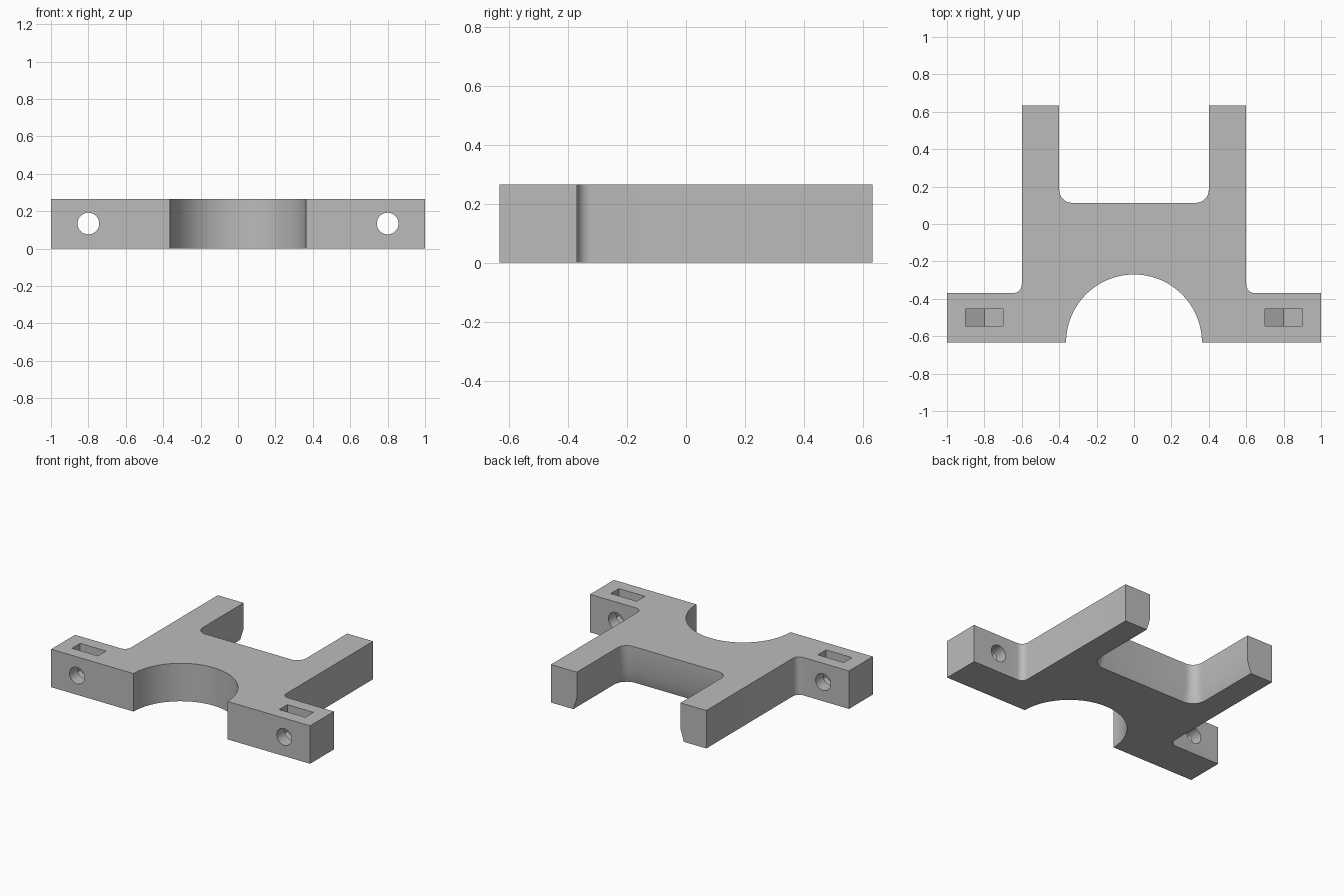
import bpy, bmesh
from math import pi, cos, sin
from mathutils import Matrix

cube = bpy.data.objects.get("Cube")
if cube:
    bpy.data.objects.remove(cube, do_unlink=True)

grey = bpy.data.materials.new("plain_grey")
grey.use_nodes = True
grey.diffuse_color = (0.5, 0.5, 0.5, 1)
grey.node_tree.nodes["Principled BSDF"].inputs["Base Color"].default_value = (0.5, 0.5, 0.5, 1)

HEIGHT, BACK = 0.265, 0.633
FLARE, FLARE_TOP = 0.027, 0.085   # undercut at the foot of the rear pocket
BOLT_X, BOLT_Y, BOLT_Z = 0.8, -0.5, 0.134


def arc(cx, cy, r, a0, a1, n):
    return [(cx + r * cos(a0 + (a1 - a0) * i / n), cy + r * sin(a0 + (a1 - a0) * i / n))
            for i in range(n + 1)]


def outline(d):
    """Plan outline, with the rear pocket widened by d."""
    r, f = 0.07 + d, 0.047
    half = arc(0, -BACK, 0.363, pi / 2, 0, 24)[1:]             # front arch
    half += [(1, -BACK), (1, -0.37)]                           # foot
    half += arc(0.6 + f, -0.37 + f, f, -pi / 2, -pi, 8)        # outer fillet
    half += [(0.6, BACK), (0.4 + d, BACK)]                     # arm end
    half += arc(0.4 + d - r, 0.113 - d + r, r, 0, -pi / 2, 8)  # pocket fillet
    return [(0, -0.27)] + half + [(-x, y) for x, y in reversed(half)]


def loft(name, rings):
    """Solid through matching rings of 3D points."""
    bm = bmesh.new()
    loops = [[bm.verts.new(p) for p in ring] for ring in rings]
    n = len(loops[0])
    for a, b in zip(loops, loops[1:]):
        for i in range(n):
            j = (i + 1) % n
            bm.faces.new((a[i], a[j], b[j], b[i]))
    bm.faces.new(loops[0][::-1])
    bm.faces.new(loops[-1])
    bmesh.ops.recalc_face_normals(bm, faces=bm.faces[:])
    mesh = bpy.data.meshes.new(name)
    bm.to_mesh(mesh)
    bm.free()
    mesh.materials.append(grey)
    ob = bpy.data.objects.new(name, mesh)
    bpy.context.collection.objects.link(ob)
    return ob


# Bracket body
body = loft("bracket_body", [[(x, y, z) for x, y in outline(d)]
                             for z, d in ((0, FLARE), (FLARE_TOP, 0), (HEIGHT, 0))])

# Bolt holes and pointed nut slots
cutters = []
for side, s in (("left", 1), ("right", -1)):
    circle = arc(s * BOLT_X, BOLT_Z, 0.058, 0, 2 * pi, 32)[:-1]
    cutters.append(loft(side + "_bolt_hole_cutter",
                        [[(x, y, z) for x, z in circle] for y in (-0.8, -0.2)]))
    slot = [(-0.1, 0.4), (-0.1, 0.076), (0, 0.018), (0.1, 0.076), (0.1, 0.4)]
    cutters.append(loft(side + "_nut_slot_cutter",
                        [[(s * BOLT_X + x, y, z) for x, z in slot]
                         for y in (BOLT_Y - 0.045, BOLT_Y + 0.045)]))

bpy.context.view_layer.objects.active = body
for cutter in cutters:
    cutter.hide_render = True
    mod = body.modifiers.new("cut", "BOOLEAN")
    mod.operation = "DIFFERENCE"
    mod.solver = "EXACT"
    mod.object = cutter
    bpy.ops.object.modifier_apply(modifier=mod.name)
    bpy.data.objects.remove(cutter, do_unlink=True)

for ob in bpy.context.selected_objects:
    ob.select_set(False)
body.select_set(True)
bpy.ops.object.shade_smooth_by_angle(angle=pi / 6)
